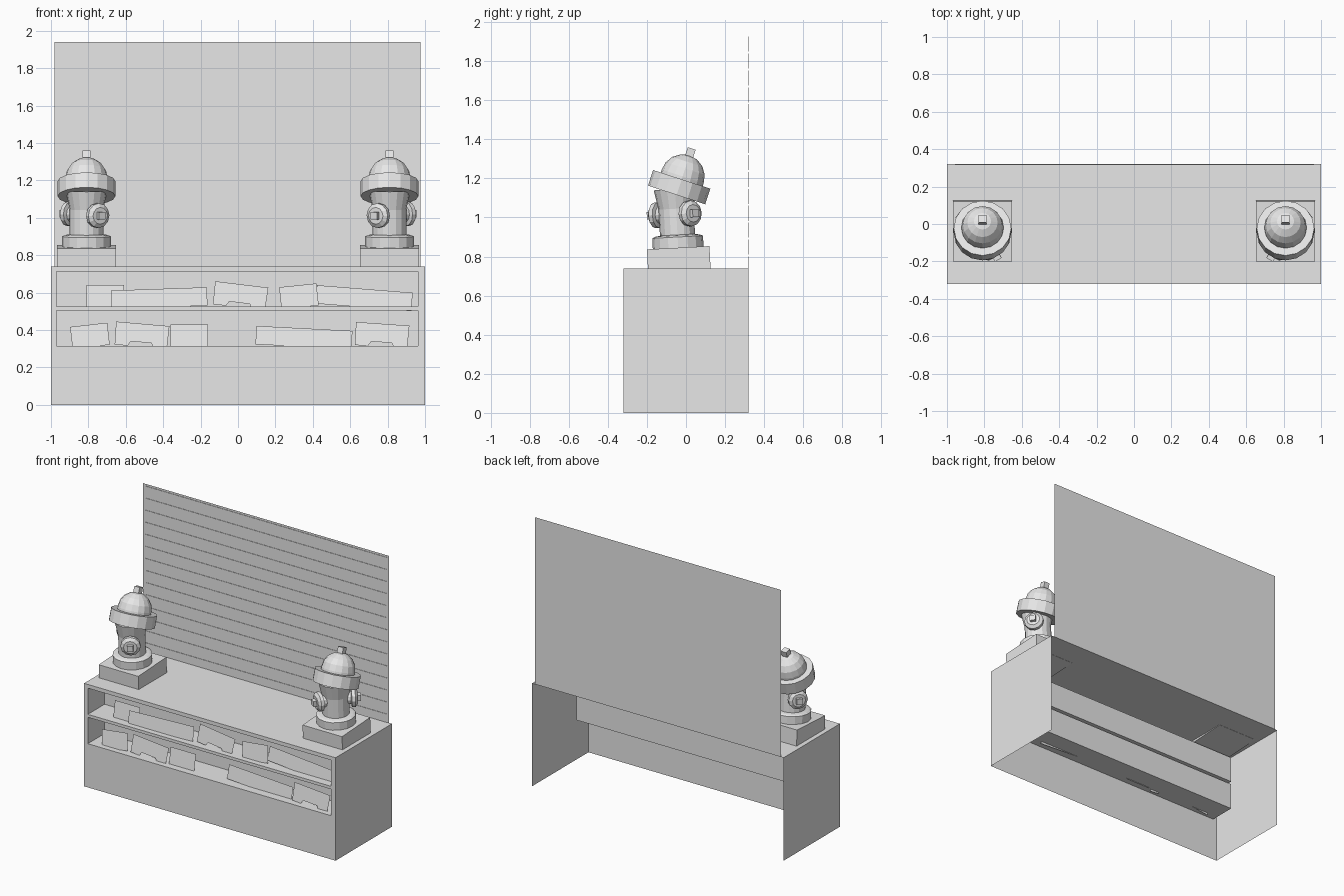
import bpy, bmesh
from math import sin, cos, pi, radians
from mathutils import Matrix, Vector

cube = bpy.data.objects.get("Cube")
if cube:
    bpy.data.objects.remove(cube, do_unlink=True)

grey = bpy.data.materials.new("plain_grey")
grey.use_nodes = True
grey.diffuse_color = (0.8, 0.8, 0.8, 1)
for node in grey.node_tree.nodes:
    if node.type == 'BSDF_PRINCIPLED':
        node.inputs["Base Color"].default_value = (0.8, 0.8, 0.8, 1)


def finish(name, bm, matrix=Matrix()):
    mesh = bpy.data.meshes.new(name)
    bm.to_mesh(mesh)
    bm.free()
    mesh.materials.append(grey)
    ob = bpy.data.objects.new(name, mesh)
    ob.matrix_world = matrix
    bpy.context.collection.objects.link(ob)
    return ob


def box(name, lo, hi, skip=(), inward=False, matrix=Matrix()):
    """Box between two corners; skip lists the outward directions left open."""
    lo, hi = Vector(lo), Vector(hi)
    size = hi - lo
    bm = bmesh.new()
    bmesh.ops.create_cube(bm, size=1, matrix=Matrix.Translation((lo + hi) / 2)
                          @ Matrix.Diagonal((*size, 1)))
    bm.normal_update()
    gone = [f for f in bm.faces if any(f.normal.dot(Vector(d)) > 0.9 for d in skip)]
    bmesh.ops.delete(bm, geom=gone, context='FACES')
    if inward:
        bmesh.ops.reverse_faces(bm, faces=bm.faces)
    return finish(name, bm, matrix)


def sheet(name, points, matrix=Matrix()):
    """Flat upright polygon from (x, z) points."""
    bm = bmesh.new()
    bm.faces.new([bm.verts.new((x, 0, z)) for x, z in points])
    return finish(name, bm, matrix)


def lathe(name, profile, sides, matrix):
    """Turn (radius, height) points around z, closing both ends."""
    bm = bmesh.new()
    rings = [[bm.verts.new((r * cos(2 * pi * i / sides), r * sin(2 * pi * i / sides), z))
              for i in range(sides)] for r, z in profile]
    for a, b in zip(rings, rings[1:]):
        for i in range(sides):
            j = (i + 1) % sides
            bm.faces.new((a[i], a[j], b[j], b[i]))
    bm.faces.new(rings[0][::-1])
    bm.faces.new(rings[-1])
    return finish(name, bm, matrix)


FRONT, BACK, DOWN = (0, -1, 0), (0, 1, 0), (0, 0, -1)
W, D, TOP = 1.0, 0.32, 0.74
shelves = {"lower": (0.314, 0.504), "upper": (0.525, 0.713)}
open_l, open_r = -0.97, 0.963

# Counter: open shell, pierced front sheet and two shelf pockets
box("counter_shell", (-W, -D, 0), (W, D, TOP), skip=(FRONT, BACK, DOWN))
bm = bmesh.new()
xs = [-W, open_l, open_r, W]
zs = [0, *shelves["lower"], *shelves["upper"], TOP]
grid = [[bm.verts.new((x, -D, z)) for x in xs] for z in zs]
for row in range(len(zs) - 1):
    for col in range(3):
        if col == 1 and row in (1, 3):
            continue
        bm.faces.new((grid[row][col], grid[row][col + 1],
                      grid[row + 1][col + 1], grid[row + 1][col]))
finish("counter_front", bm)
for name, (z0, z1) in shelves.items():
    box(name + "_shelf", (open_l, -D, z0), (open_r, -D + 0.19, z1),
        skip=(FRONT,), inward=True)

# Back panel with thin slats
sheet("back_panel", [(-0.98, TOP), (0.975, TOP), (0.975, 1.94), (-0.98, 1.94)],
      Matrix.Translation((0, D, 0)))
pitch, slat_h = 0.0866, 0.077
for i in range(14):
    top = 1.926 - i * pitch
    box("slat", (-0.957, D - 0.004, max(top - slat_h, TOP)), (0.962, D - 0.001, top),
        skip=(BACK,))

# Cards leaning on the shelves
small = [(-0.1, 0), (0.1, 0), (0.1, 0.12), (-0.1, 0.12)]
long = [(-0.257, 0), (0.257, 0), (0.257, 0.1), (-0.257, 0.1)]
notched = [(-0.14, 0), (-0.07, 0), (-0.055, 0.025), (0.055, 0.025), (0.07, 0),
           (0.14, 0), (0.143, 0.125), (-0.143, 0.125)]
cards = [("upper", small, -0.71, 0, 0.02), ("upper", long, -0.42, 2, 0),
         ("upper", notched, 0.005, -7, 0), ("upper", small, 0.332, 6, 0),
         ("upper", long, 0.67, -4.6, 0.02),
         ("lower", small, -0.785, 6.5, 0), ("lower", notched, -0.52, -5, 0),
         ("lower", small, -0.26, 0, 0.01), ("lower", long, 0.35, -3, 0.02),
         ("lower", notched, 0.765, -4, 0)]
for shelf, shape, x, turn, back in cards:
    floor = shelves[shelf][0] - 0.004
    sheet("shelf_card", shape, Matrix.Translation((x, -0.28 + back, floor))
          @ Matrix.Rotation(radians(-10), 4, 'X')
          @ Matrix.Rotation(radians(-turn), 4, 'Y'))

# Hydrants on pedestals, mirrored left and right
body = [(0.13, -0.01), (0.13, 0.055), (0.115, 0.062), (0.09, 0.066),
        (0.09, 0.2), (0.11, 0.3)]
dome_r = 0.113
cap = [(0.1, -0.042), (0.154, -0.042), (0.154, 0.042), (dome_r, 0.042)]
cap += [(dome_r * cos(a), 0.058 + dome_r * sin(a))
        for a in (radians(d) for d in (0, 22, 44, 66, 85))]
nozzle = [(0.045, 0.05), (0.045, 0.1), (0.066, 0.105), (0.066, 0.128), (0.045, 0.143)]
for side, s in (("left", 1), ("right", -1)):
    base = (Matrix.Translation((0.81 * s, -0.04, 0.845))
            @ Matrix.Rotation(radians(3), 4, 'X'))
    box(side + "_pedestal", (-0.157, -0.16, -0.115), (0.157, 0.16, 0), matrix=base)
    lathe(side + "_hydrant_body", body, 16, base)
    tilt = (Matrix.Translation((0.81 * s, -0.035, 1.155))
            @ Matrix.Rotation(radians(-18), 4, 'X'))
    lathe(side + "_hydrant_cap", cap, 16, tilt)
    box(side + "_cap_bolt", (-0.021, -0.021, 0.16), (0.021, 0.021, 0.208), matrix=tilt)
    for angle in (-121, 37):
        d = Vector((s * cos(radians(angle)), sin(radians(angle)), 0))
        aim = base @ Matrix.Translation((0, 0, 0.172)) @ d.to_track_quat('Z', 'Y').to_matrix().to_4x4()
        lathe(side + "_nozzle", nozzle, 12, aim)
        box(side + "_nozzle_bolt", (-0.02, -0.02, 0.14), (0.02, 0.02, 0.165), matrix=aim)
